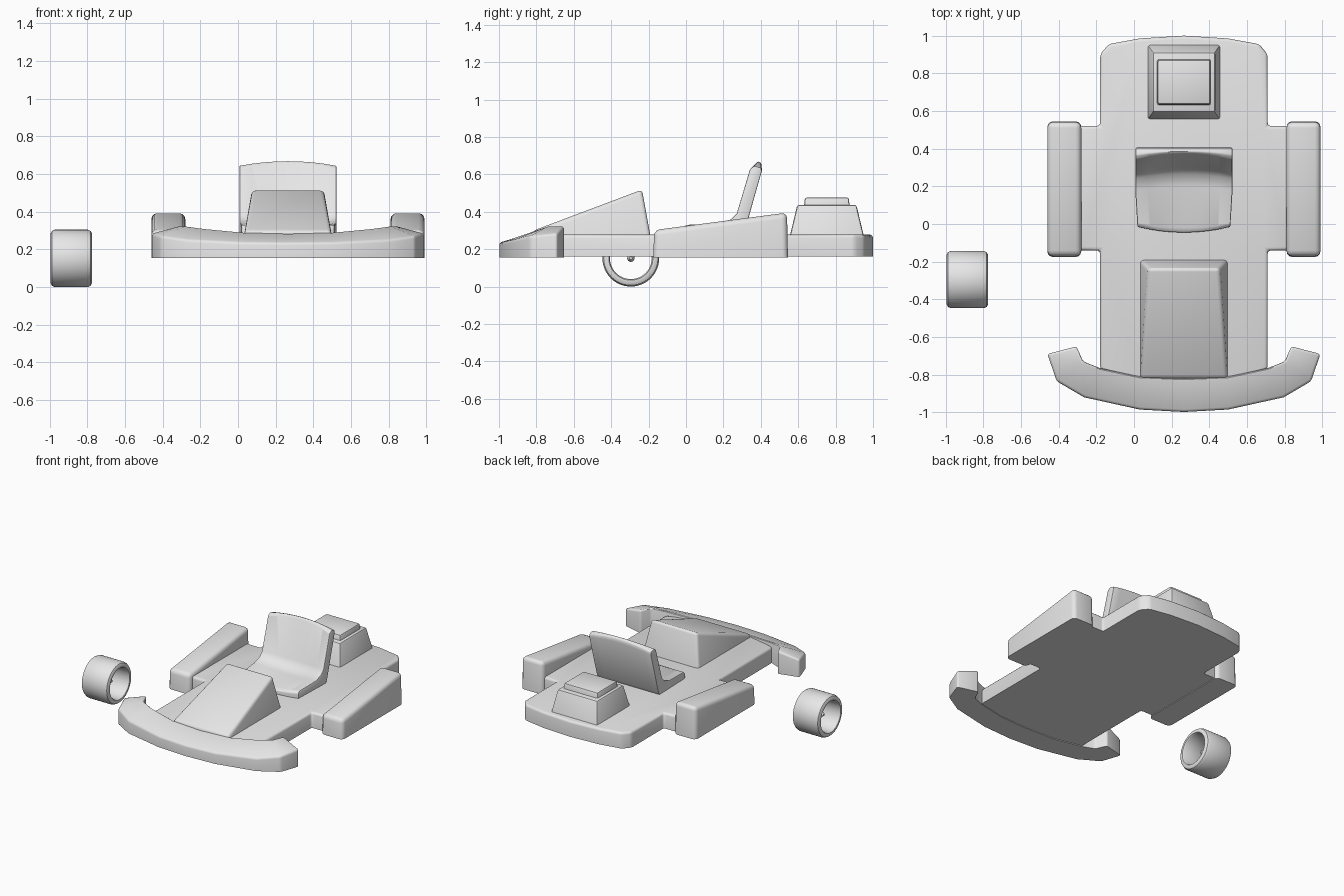
import bpy, bmesh, math
from mathutils import Vector

if "Cube" in bpy.data.objects:
    bpy.data.objects.remove(bpy.data.objects["Cube"])

CX = 0.265  # centre line of the kart body

grey = bpy.data.materials.new("plain_grey")
grey.use_nodes = True
grey.diffuse_color = (0.8, 0.8, 0.8, 1)
grey.node_tree.nodes["Principled BSDF"].inputs["Base Color"].default_value = (0.8, 0.8, 0.8, 1)


def loft(name, rings, bevel=0.0, segments=3, closed=False, keep_bottom=True):
    """Skin a list of equal rings, cap the ends, and round the sharp edges."""
    bm = bmesh.new()
    rows = [[bm.verts.new(p) for p in ring] for ring in rings]
    n = len(rows[0])
    pairs = list(zip(rows, rows[1:]))
    if closed:
        pairs.append((rows[-1], rows[0]))
    else:
        bm.faces.new(rows[0])
        bm.faces.new(rows[-1])
    for a, b in pairs:
        for i in range(n):
            j = (i + 1) % n
            bm.faces.new((a[i], a[j], b[j], b[i]))
    bmesh.ops.recalc_face_normals(bm, faces=bm.faces)
    if bevel:
        low = min(v.co.z for v in bm.verts) + 0.005
        edges = [e for e in bm.edges if e.calc_face_angle(0) > math.radians(35)
                 and not (keep_bottom and all(v.co.z < low for v in e.verts))]
        bmesh.ops.bevel(bm, geom=edges, offset=bevel, segments=segments,
                        profile=0.5, affect='EDGES', clamp_overlap=True)
    mesh = bpy.data.meshes.new(name)
    bm.to_mesh(mesh)
    bm.free()
    obj = bpy.data.objects.new(name, mesh)
    bpy.context.collection.objects.link(obj)
    mesh.materials.append(grey)
    bpy.ops.object.select_all(action='DESELECT')
    obj.select_set(True)
    bpy.context.view_layer.objects.active = obj
    bpy.ops.object.shade_smooth_by_angle(angle=math.radians(35))
    return obj


def rect(cx, cy, hx, hy, z):
    return [(cx - hx, cy - hy, z), (cx + hx, cy - hy, z),
            (cx + hx, cy + hy, z), (cx - hx, cy + hy, z)]


# Floor pan with wide middle and bowed tail
half = [(0.235, 0.985), (0.40, 0.955), (0.445, 0.90), (0.445, 0.52), (0.56, 0.52),
        (0.56, -0.14), (0.445, -0.14), (0.445, -0.77), (0.235, -0.86)]
plan = [(CX, 1.0)] + [(CX + x, y) for x, y in half]
plan += [(CX - x, y) for x, y in reversed(half)]
loft("floor_pan", [[(x, y, z) for x, y in plan] for z in (0.16, 0.278)], 0.018)

# Side pods, rising toward the back
for side, label in ((1, "left"), (-1, "right")):
    cx = CX + side * 0.635
    rings = [rect(cx, 0.185, 0.09, 0.36, 0.155),
             [(x, y, 0.302 if y < 0 else 0.395)
              for x, y, z in rect(cx, 0.185, 0.09, 0.355, 0)]]
    loft(label + "_side_pod", rings, 0.03)

# Front bumper: distance from centre, outer y, outer top z, then the same inside
stations = [(0.725, -0.69, 0.285, 0.57, -0.65, 0.325),
            (0.675, -0.835, 0.27, 0.535, -0.73, 0.325),
            (0.53, -0.92, 0.25, 0.445, -0.765, 0.312),
            (0.235, -0.985, 0.237, 0.235, -0.81, 0.292),
            (0, -0.998, 0.235, 0, -0.82, 0.286)]
path = [(-1, s) for s in stations] + [(1, s) for s in reversed(stations[:-1])]
rings = []
for side, (xo, yo, zo, xi, yi, zi) in path:
    xo, xi = CX + side * xo, CX + side * xi
    rings.append([(xo, yo, 0.155), (xo, yo, zo), (xi, yi, zi), (xi, yi, 0.155)])
loft("front_bumper", rings, 0.014)

# Nose cowl: tapered wedge
profile = [(-0.82, 0.27, 0.233), (-0.82, 0.298, 0.23), (-0.235, 0.518, 0.19), (-0.19, 0.27, 0.233)]
loft("nose_cowl", [[(CX + s * w, y, z) for y, z, w in profile] for s in (-1, 1)], 0.02)

# Seat: an L-shaped shell, dished across its width
rings = []
for i in range(9):
    u = i / 4 - 1
    d = u * u
    wide, tip = CX + 0.257 * u, CX + 0.247 * u
    rings.append([(tip, -0.045 + 0.03 * d, 0.275), (tip, -0.045 + 0.03 * d, 0.305 + 0.01 * d),
                  (tip, -0.02 + 0.02 * d, 0.315 + 0.015 * d),
                  (wide, 0.20 - 0.02 * d, 0.315 + 0.025 * d),
                  (wide, 0.265 - 0.025 * d, 0.335 + 0.025 * d),
                  (wide, 0.30 - 0.03 * d, 0.38 + 0.01 * d),
                  (wide, 0.372 - 0.03 * d, 0.655 - 0.025 * d),
                  (wide, 0.385 - 0.02 * d, 0.67 - 0.025 * d),
                  (wide, 0.402, 0.66 - 0.025 * d), (wide, 0.405, 0.635 - 0.02 * d),
                  (wide, 0.315, 0.30), (wide, 0.30, 0.275)])
loft("seat", rings, 0.006, 2)

# Engine block and its cap
loft("engine_block", [rect(CX, 0.753, 0.193, 0.198, 0.27),
                      rect(CX, 0.753, 0.165, 0.158, 0.437)], 0.012, 2)
loft("engine_cap", [rect(CX, 0.753, 0.143, 0.122, 0.43),
                    rect(CX, 0.753, 0.139, 0.117, 0.476)], 0.01, 2)

# Loose wheel: hollow tyre and slim hub, both turned about the x axis
WY, WZ = -0.295, 0.152


def turned(name, points, count, closed):
    rings = []
    for x, r in points:
        angles = [2 * math.pi * k / count for k in range(count)]
        rings.append([(x, WY + r * math.cos(a), WZ + r * math.sin(a)) for a in angles])
    return loft(name, rings, closed=closed)


tyre = [(-0.995, 0.118), (-0.995, 0.132), (-0.988, 0.145), (-0.973, 0.152),
        (-0.797, 0.152), (-0.782, 0.145), (-0.775, 0.132), (-0.775, 0.118),
        (-0.785, 0.112), (-0.985, 0.112)]
turned("wheel_tyre", tyre, 48, True)
turned("wheel_hub", [(-0.94, 0.008), (-0.92, 0.02), (-0.86, 0.02), (-0.84, 0.008)], 16, False)
